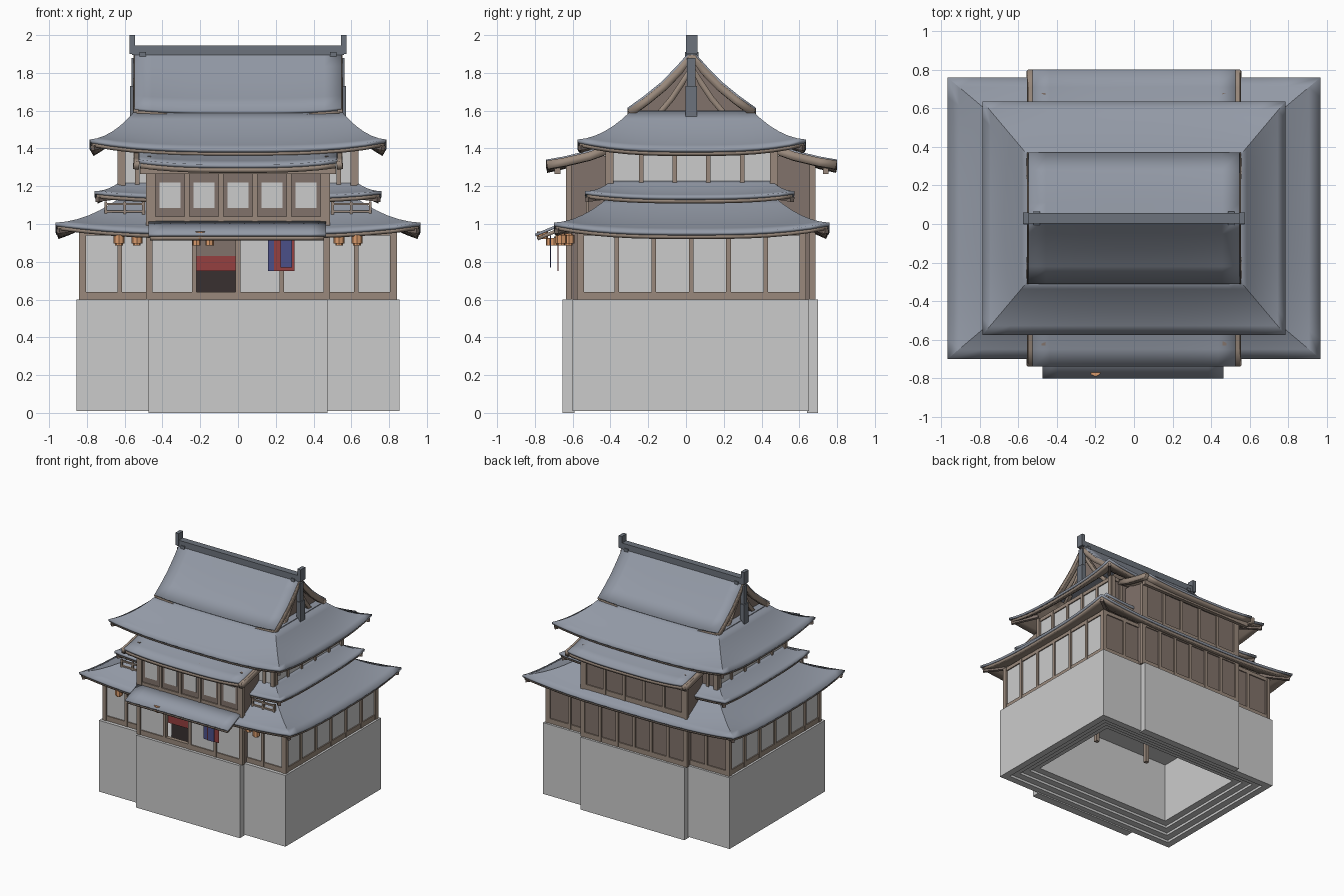
import bpy, bmesh, math
from mathutils import Vector

if "Cube" in bpy.data.objects:
    bpy.data.objects.remove(bpy.data.objects["Cube"])


def mat(name, r, g, b):
    m = bpy.data.materials.new(name)
    m.diffuse_color = (r, g, b, 1)
    m.use_nodes = True
    m.node_tree.nodes["Principled BSDF"].inputs["Base Color"].default_value = m.diffuse_color
    return m


TILE = mat("roof_tile", .29, .32, .38)
RIDGE = mat("ridge_tile", .15, .17, .20)
WOOD = mat("wood", .32, .25, .20)
PLANK = mat("plank", .22, .17, .145)
PAPER = mat("plaster", .72, .72, .72)
DARK = mat("dark_room", .04, .03, .03)
RED = mat("red_cloth", .30, .05, .05)
BLUE = mat("blue_cloth", .07, .08, .25)
ORANGE = mat("lantern", .70, .33, .15)


def finish(name, bm, m=None, thick=0, smooth=False):
    me = bpy.data.meshes.new(name)
    bm.to_mesh(me)
    bm.free()
    ob = bpy.data.objects.new(name, me)
    bpy.context.collection.objects.link(ob)
    if m:
        me.materials.append(m)
    if smooth:
        bpy.ops.object.select_all(action='DESELECT')
        ob.select_set(True)
        bpy.context.view_layer.objects.active = ob
        bpy.ops.object.shade_smooth_by_angle(angle=math.radians(20))
    if thick:
        mod = ob.modifiers.new("thickness", 'SOLIDIFY')
        mod.thickness = thick
        mod.offset = -1
    return ob


def boxes(name, items, m=None):
    """Many boxes (x0,x1,y0,y1,z0,z1) in one object."""
    bm = bmesh.new()
    for x0, x1, y0, y1, z0, z1 in items:
        vs = bmesh.ops.create_cube(bm, size=1)["verts"]
        for v in vs:
            v.co = Vector(((x0 + x1) / 2 + v.co.x * (x1 - x0), (y0 + y1) / 2 + v.co.y * (y1 - y0),
                           (z0 + z1) / 2 + v.co.z * (z1 - z0)))
    return finish(name, bm, m)


def wall(name, axis, pos, out, a, b, z0, z1, n, m, skip=()):
    """Timber-framed wall along an axis: posts, rails and n panels."""
    def b6(u0, u1, d0, d1, w0, w1):
        e0, e1 = sorted((pos + out * d0, pos + out * d1))
        return (u0, u1, e0, e1, w0, w1) if axis == 'x' else (e0, e1, u0, u1, w0, w1)
    step = (b - a) / n
    boxes(name + "_panels", [b6(a + i * step, a + (i + 1) * step, -.03, -.012, z0, z1)
                             for i in range(n) if i not in skip], m)
    frame = [b6(a + i * step - .012, a + i * step + .012, -.035, 0, z0, z1) for i in range(n + 1)]
    frame += [b6(a, b, -.035, -.003, z0, z0 + .04), b6(a, b, -.035, -.003, z1 - .03, z1)]
    boxes(name + "_frame", frame, WOOD)


def grid(bm, f, ns, nt):
    vs = [[bm.verts.new(f(i / ns, j / nt)) for j in range(nt + 1)] for i in range(ns + 1)]
    for i in range(ns):
        for j in range(nt):
            bm.faces.new((vs[i][j], vs[i + 1][j], vs[i + 1][j + 1], vs[i][j + 1]))


def hip_sheet(name, o, n, z0, z1, lift, m, thick):
    bm = bmesh.new()
    rect = lambda r: [Vector((x, y, 0)) for x, y in
                      ((-r[0], r[1]), (r[0], r[1]), (r[0], r[2]), (-r[0], r[2]))]
    O, I = rect(o), rect(n)
    for k in range(4):
        def f(s, t, k=k):
            p = O[k].lerp(O[(k + 1) % 4], s).lerp(I[k].lerp(I[(k + 1) % 4], s), t)
            p.z = z0 + (z1 - z0) * (.6 * t + .4 * t * t) + lift * abs(2 * s - 1) ** 3 * (1 - t) ** 2
            return p
        grid(bm, f, 14, 6)
    bmesh.ops.remove_doubles(bm, verts=bm.verts, dist=1e-4)
    finish(name, bm, m, thick, True)


def hip_roof(name, o, n, z0, z1, lift):
    """Curved hipped skirt: tile sheet over a timber underside with hip beams."""
    hip_sheet(name + "_tiles", o, n, z0, z1, lift, TILE, .018)
    hip_sheet(name + "_eaves", (o[0] - .01, o[1] + .01, o[2] - .01), n, z0 - .018, z1 - .018, lift, WOOD, .02)
    bm = bmesh.new()
    for sx in (-1, 1):
        for yo, yi in ((o[1], n[1]), (o[2], n[2])):
            a = Vector((sx * (o[0] - .015), yo * .98, z0 + lift - .045))
            b = Vector((sx * n[0], yi, z1 - .05))
            b = a.lerp(b, .6)
            b.z = z0 + (z1 - z0) * .4 - .04
            d = b - a
            vs = bmesh.ops.create_cube(bm, size=1)["verts"]
            q = d.to_track_quat('X', 'Z')
            for v in vs:
                v.co = q @ Vector((v.co.x * d.length, v.co.y * .025, v.co.z * .025)) + (a + b) / 2
    finish(name + "_hip_beams", bm, PLANK)


def strip(name, prof, x0, x1, m, thick, dz=0):
    """Profile (y, z, end_lift), in increasing y, swept along x."""
    bm = bmesh.new()
    k = len(prof) - 1

    def f(s, t):
        y, z, w = prof[round(t * k)]
        x = x0 + (x1 - x0) * s
        return Vector((x, y, z + dz + w * abs(x / .55) ** 3))
    grid(bm, f, 12, k)
    finish(name, bm, m, thick, True)


# stone base, open below with a stepped recess
rings = [(0, .6), (0, .01)]
for i in range(1, 5):
    rings += [(.055 * i, .01 + .02 * (i - 1)), (.055 * i, .01 + .02 * i)]
rings.append((.22, .57))
bm = bmesh.new()
loops = [[bm.verts.new((x, y, z)) for x, y in ((-.855 + d, -.6 + d), (.855 - d, -.6 + d),
                                               (.855 - d, .65 - d), (-.855 + d, .65 - d))] for d, z in rings]
for a, b in zip(loops, loops[1:]):
    for i in range(4):
        bm.faces.new((a[i], b[i], b[(i + 1) % 4], a[(i + 1) % 4]))
bm.faces.new(loops[0])
bm.faces.new(loops[-1][::-1])
bmesh.ops.recalc_face_normals(bm, faces=bm.faces)
finish("stone_base", bm)
boxes("stone_base_projections", [(-.475, .475, -.655, -.59, 0, .6), (-.475, .475, .64, .7, 0, .6)])
boxes("foundation_posts", [(x - .015, x + .015, y - .015, y + .015, .35, .58)
                           for x in (-.25, .25) for y in (-.15, .2)], WOOD)

# ground floor walls
for s, side in ((-1, "left"), (1, "right")):
    wall(f"ground_{side}", 'y', .84 * s, s, -.565, .62, .6, .97, 6, PAPER)
    xs = sorted((.83 * s, .42 * s))
    wall(f"ground_front_{side}", 'x', -.575, -1, *xs, .6, .97, 2, PAPER)
    wall(f"ground_back_{side}", 'x', .635, 1, *xs, .6, .97, 2, PLANK)
wall("entrance", 'x', -.635, -1, -.465, .465, .6, .97, 4, PAPER, skip=(1,))
wall("ground_rear_bay", 'x', .685, 1, -.465, .465, .6, .97, 6, PLANK)
boxes("doorway_back", [(-.24, .01, -.53, -.52, .6, .95)], DARK)
boxes("door_curtain", [(-.22, -.012, -.60, -.595, .75, .83)], RED)
boxes("door_lintel", [(-.22, -.012, -.60, -.59, .83, .95)], PLANK)

# tall bays front and back, with closing side walls
boxes("bay_sides", [(x - .01, x + .01, y0, y1, .6, 1.36) for x in (-.47, .47)
                    for y0, y1 in ((-.63, -.38), (.45, .68))], PLANK)
wall("front_bay", 'x', -.635, -1, -.45, .45, 1.0, 1.34, 5, PLANK)
wall("rear_bay", 'x', .685, 1, -.45, .45, 1.0, 1.34, 5, PLANK)
boxes("front_bay_windows", [(x - .055, x + .055, -.626, -.61, 1.085, 1.22)
                            for x in (-.36, -.18, 0, .18, .36)], PAPER)
boxes("bay_corner_posts", [(s * .475 - .013, s * .475 + .013, y - .015, y + .015, .6, 1.33)
                           for s in (-1, 1) for y in (-.62, .67)], WOOD)

# upper floor walls
for s, side in ((-1, "left"), (1, "right")):
    wall(f"upper_{side}", 'y', .63 * s, s, -.415, .475, 1.1, 1.42, 5, PAPER)
    xs = sorted((.625 * s, .44 * s))
    wall(f"upper_front_{side}", 'x', -.42, -1, *xs, 1.1, 1.42, 2, PAPER)
    wall(f"upper_back_{side}", 'x', .48, 1, *xs, 1.1, 1.42, 2, PLANK)
    # balcony railing beside the front bay
    x0, x1 = sorted((.50 * s, .70 * s))
    boxes(f"railing_{side}", [(x0, x1, -.53, -.515, z, z + .012) for z in (1.06, 1.10)] +
          [(x - .007, x + .007, -.53, -.515, 1.02, 1.12) for x in (x0, (x0 + x1) / 2, x1)], WOOD)

# hipped roofs, lowest to highest
hip_roof("lower_roof", (.967, -.70, .76), (.61, -.40, .46), .957, 1.15, .05)
hip_roof("middle_roof", (.76, -.535, .575), (.61, -.385, .445), 1.145, 1.235, .03)
hip_roof("upper_roof", (.785, -.575, .635), (.545, -.29, .35), 1.395, 1.60, .052)

# entrance porch roof
porch = [(-.80, .948, 0), (-.71, .985, 0), (-.62, 1.02, 0)]
strip("porch_roof", porch, -.475, .465, TILE, .015)
strip("porch_underside", [(-.79, .94, 0), (-.62, 1.01, 0)], -.465, .455, WOOD, .018, -.01)

# curved roofs over both bays
bay = [(-.74, 1.315, .03), (-.65, 1.335, .025), (-.52, 1.375, .015), (-.38, 1.43, .01)]
rear = [(.06 - y, z, w) for y, z, w in bay][::-1]
for nm, p in (("front", bay), ("rear", rear)):
    strip(nm + "_bay_roof", p, -.525, .525, TILE, .02)
    strip(nm + "_bay_eaves", p, -.515, .515, WOOD, .025, -.02)
    for s in (-1, 1):
        strip(nm + "_bay_bargeboard", p, s * .535 - .015, s * .535 + .015, WOOD, .045, -.01)
    y = -.68 if nm == "front" else .74
    boxes(nm + "_bay_eave_beam", [(-.52, .52, y - .015, y + .015, 1.265, 1.30)], WOOD)

# gabled top roof
half = [(-.31, 1.595, .02), (-.22, 1.665, .015), (-.13, 1.745, .008), (-.05, 1.835, 0), (.03, 1.925, 0)]
top = half + [(.06 - y, z, w) for y, z, w in half[-2::-1]]
strip("gable_roof", top, -.548, .548, TILE, .02)
strip("gable_roof_underside", top, -.54, .54, WOOD, .02, -.02)
for s in (-1, 1):
    strip("gable_bargeboard", top, s * .54 - .014, s * .54 + .014, WOOD, .04, -.012)
    strip("gable_inner_board", [(.03 + (y - .03) * .75, z - .075, 0) for y, z, w in top],
          s * .515 - .014, s * .515 + .014, WOOD, .03)
    # recessed gable wall
    bm = bmesh.new()
    vs = [bm.verts.new((s * .49, y, z - .03)) for y, z, w in top]
    fc = bm.faces.new(vs if s > 0 else vs[::-1])
    finish("gable_wall", bm, PLANK)
    boxes("gable_ledge", [(min(s * .47, s * .55), max(s * .47, s * .55), -.27, .33, 1.56, 1.60)], TILE)
    boxes("gable_pendant", [(s * .555 - .018, s * .555 + .018, -.003, .058, 1.56, 1.73),
                            (s * .55 - .015, s * .55 + .015, .005, .05, 1.73, 1.88)], RIDGE)
    boxes("ridge_end", [(s * .56 - .015, s * .56 + .015, 0, .06, 1.9, 2.0),
                        (s * .505 - .017, s * .505 + .017, -.005, .065, 1.87, 1.91)], RIDGE)
boxes("ridge", [(-.56, .56, .003, .057, 1.895, 1.945)], RIDGE)

# lanterns under the front eaves
bm = bmesh.new()
for x, y in ((-.63, -.66), (-.535, -.62), (.535, -.62), (.63, -.66)):
    for r, h, zc in ((.03, .045, .918), (.02, .065, .918)):
        vs = bmesh.ops.create_cone(bm, cap_ends=True, segments=8, radius1=r, radius2=r, depth=h)["verts"]
        bmesh.ops.translate(bm, verts=vs, vec=(x, y, zc))
finish("eave_lanterns", bm, ORANGE)
bm = bmesh.new()
for x, y, z, r in ((-.2, -.76, .94, .03), (-.22, -.72, .905, .022), (-.15, -.70, .905, .022)):
    vs = bmesh.ops.create_cone(bm, cap_ends=True, segments=8, radius1=r, radius2=r, depth=.04)["verts"]
    bmesh.ops.translate(bm, verts=vs, vec=(x, y, z))
finish("door_lanterns", bm, ORANGE)

# hanging banners
boxes("banner_red", [(.19, .30, -.68, -.675, .75, .93)], RED)
boxes("banner_blue", [(.225, .285, -.72, -.715, .77, .94), (.16, .195, -.68, -.675, .75, .93)], BLUE)
boxes("banner_rod", [(.15, .31, -.70, -.69, .925, .935)], WOOD)
